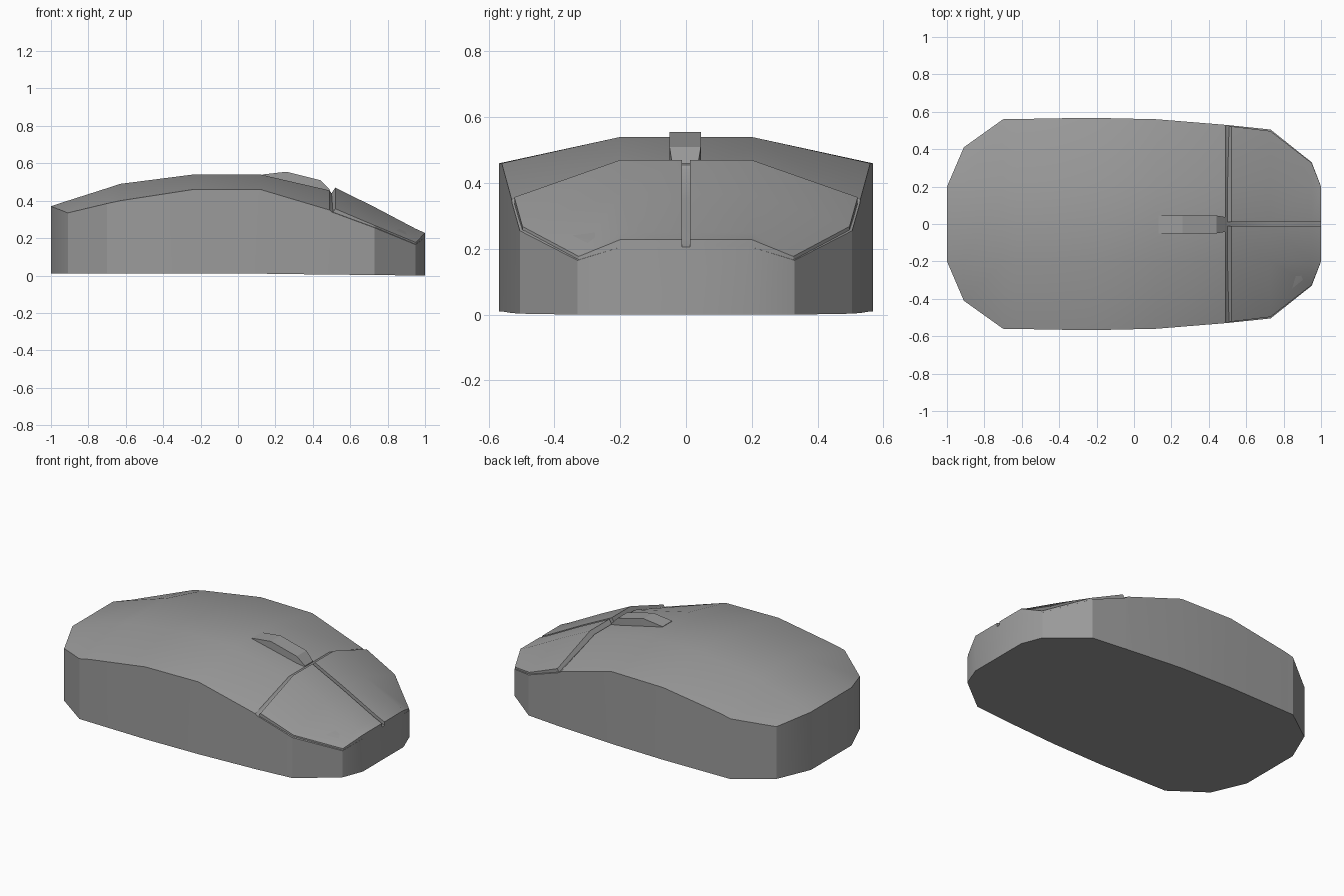
import bpy, bmesh, math

if "Cube" in bpy.data.objects:
    bpy.data.objects.remove(bpy.data.objects["Cube"])

grey = bpy.data.materials.new("mid grey plastic")
grey.use_nodes = True
grey.diffuse_color = (0.33, 0.33, 0.33, 1)
grey.node_tree.nodes["Principled BSDF"].inputs["Base Color"].default_value = (0.33, 0.33, 0.33, 1)


def loft(name, rings, smooth=30):
    """Skin closed rings of equal length and cap both ends."""
    bm = bmesh.new()
    loops = [[bm.verts.new(p) for p in ring] for ring in rings]
    count = len(loops[0])
    for a, b in zip(loops, loops[1:]):
        for i in range(count):
            j = (i + 1) % count
            bm.faces.new((a[i], a[j], b[j], b[i]))
    bm.faces.new(loops[0])
    bm.faces.new(loops[-1])
    bmesh.ops.remove_doubles(bm, verts=bm.verts, dist=0.0005)
    bmesh.ops.recalc_face_normals(bm, faces=bm.faces)
    mesh = bpy.data.meshes.new(name)
    bm.to_mesh(mesh)
    bm.free()
    mesh.materials.append(grey)
    obj = bpy.data.objects.new(name, mesh)
    bpy.context.collection.objects.link(obj)
    bpy.ops.object.select_all(action="DESELECT")
    obj.select_set(True)
    bpy.context.view_layer.objects.active = obj
    bpy.ops.object.shade_smooth_by_angle(angle=math.radians(smooth))
    return obj


FLAT = 0.2  # half width of the flat crown

# Shell: x, half width, shoulder height, crown height, base height
stations = [
    (-1.0, 0.2, 0.37, 0.37, 0.01),
    (-0.91, 0.41, 0.335, 0.40, 0.01),
    (-0.7, 0.56, 0.385, 0.467, 0.01),
    (-0.63, 0.561, 0.40, 0.49, 0.01),
    (-0.24, 0.568, 0.46, 0.54, 0.01),
    (0.12, 0.56, 0.46, 0.54, 0.01),
    (0.49, 0.53, 0.35, 0.455, 0.005),
    (0.5, 0.529, 0.34, 0.44, 0.005),
    (0.73, 0.505, 0.255, 0.342, 0.003),
    (0.95, 0.33, 0.165, 0.228, 0.0),
    (1.0, 0.2, 0.205, 0.205, 0.0),
]
loft("shell", [
    [(x, -w, base), (x, -w, edge), (x, -FLAT, top),
     (x, FLAT, top), (x, w, edge), (x, w, base)]
    for x, w, edge, top, base in stations])

# Two click buttons with a slot between them: x, half width, shoulder, crown
button_stations = [
    (0.52, 0.522, 0.357, 0.47),
    (0.73, 0.497, 0.268, 0.366),
    (0.95, 0.326, 0.177, 0.25),
    (1.0, 0.2, 0.228, 0.228),
]
THICK = 0.03
for name, side in (("left_button", 1), ("right_button", -1)):
    rings = []
    for x, w, edge, top in button_stations:
        upper = [(0.012, top), (FLAT, top), (w, edge)]
        back = 0.02 if x < 0.6 else 0  # sloped rear edge
        rings.append([(x, side * y, z) for y, z in upper] +
                     [(x - back, side * y, z - THICK) for y, z in reversed(upper)])
    loft(name, rings)

# Scroll wheel hump: x, top height, bottom height, half width
wheel = [
    (0.13, 0.54, 0.50, 0.05),
    (0.26, 0.555, 0.48, 0.05),
    (0.44, 0.51, 0.43, 0.05),
    (0.49, 0.46, 0.41, 0.042),
]
loft("scroll_wheel", [
    [(x, -w, low), (x, -w, top), (x, w - 0.005, top), (x, w - 0.005, low)]
    for x, top, low, w in wheel], 20)
